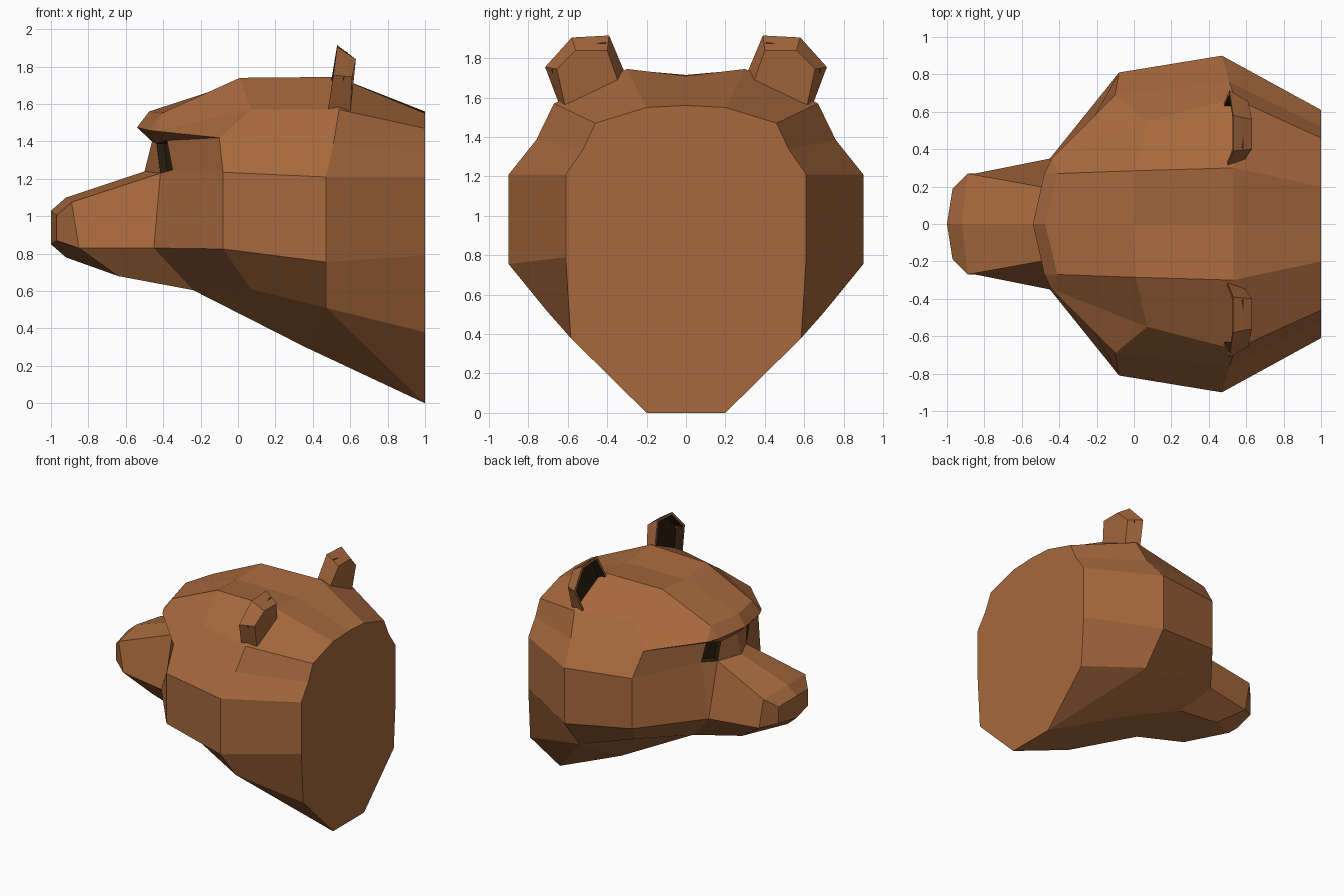
import bpy, bmesh

if "Cube" in bpy.data.objects:
    bpy.data.objects.remove(bpy.data.objects["Cube"])


def material(name, color):
    m = bpy.data.materials.new(name)
    m.diffuse_color = (*color, 1)
    m.use_nodes = True
    m.node_tree.nodes["Principled BSDF"].inputs["Base Color"].default_value = m.diffuse_color
    return m


BROWN = material("brown fur", (0.385, 0.14, 0.047))
DARK = material("dark hollow", (0.025, 0.013, 0.005))


def strip(a, b, closed=False):
    """Faces joining two equally long point rows."""
    n = len(a)
    return [(a[i], a[(i + 1) % n], b[(i + 1) % n], b[i])
            for i in range(n if closed else n - 1)]


def build(name, faces, hollow, rim, depth):
    """Make the faces on both sides of y = 0, then sink the hollow face."""
    bm = bmesh.new()
    verts = {}
    hollows = []
    for face in faces:
        for side in (1, -1):
            loop = []
            for x, y, z in face:
                key = (x, y * side if y else 0, z)
                if key not in verts:
                    verts[key] = bm.verts.new(key)
                if verts[key] not in loop:
                    loop.append(verts[key])
            if len(loop) > 2:
                f = bm.faces.new(loop)
                if face == hollow:
                    hollows.append(f)
    bmesh.ops.recalc_face_normals(bm, faces=bm.faces[:])
    for f in hollows:
        if rim:
            bmesh.ops.inset_individual(bm, faces=[f], thickness=rim)
        walls = bmesh.ops.inset_individual(bm, faces=[f], thickness=0.008, depth=-depth)
        for g in walls["faces"] + [f]:
            g.material_index = 1
    mesh = bpy.data.meshes.new(name)
    bm.to_mesh(mesh)
    bm.free()
    mesh.materials.append(BROWN)
    mesh.materials.append(DARK)
    ob = bpy.data.objects.new(name, mesh)
    bpy.context.collection.objects.link(ob)
    return ob


# Skull: half rings from crown to throat at the back, middle and cheeks
back = [(1, y, z) for y, z in ((0, 1.56), (.2, 1.55), (.46, 1.47), (.52, 1.34), (.61, 1.21),
                               (.61, .79), (.585, .38), (.2, 0), (0, 0))]
mid = [(.53, 0, 1.71), (.53, .3, 1.745), (.54, .67, 1.57), (.51, .76, 1.385), (.47, .9, 1.21),
       (.47, .9, .755), (.47, .7, .51), (.36, .32, .30), (.36, 0, .30)]
cheek = [(0, 0, 1.715), (.01, .285, 1.74), (.07, .55, 1.57), (-.1, .69, 1.42), (-.08, .81, 1.235),
         (-.08, .81, .825), (.07, .57, .61), (-.24, .25, .605), (-.24, 0, .605)]
temple = cheek[3]

# Brow rows, eye wall rows and jaw corner
brow_top = [(-.475, 0, 1.56), (-.41, .27, 1.55), (-.44, .35, 1.455)]
brow_edge = [(-.54, 0, 1.475), (-.48, .27, 1.46), brow_top[2]]
wall_top = [(-.46, 0, 1.4), (-.435, .17, 1.39), (-.38, .28, 1.405), temple]
wall_base = [(-.5, 0, 1.24), (-.415, .185, 1.23), (-.35, .30, 1.248), cheek[4]]
jaw = (-.45, .35, .83)

# Muzzle: front ring (pointed below), chin and nose tip
muzzle = [(-.92, 0, 1.1), (-.89, .27, 1.075), (-.85, .27, .83), (-.92, 0, .78), (-.92, 0, .78)]
chin = [muzzle[2], (-.64, .19, .68), (-.64, 0, .68)]
tip = [(-1, 0, 1.03), (-.97, .19, 1.005), (-.97, .19, .87), (-1, 0, .85)]

eye = strip(wall_top, wall_base)[1]
head = [tuple(back), tuple(tip)]
for a, b in (
        (back[:7], mid[:7]), (back[7:], mid[7:]),
        (back[6:8], [mid[6], back[7]]),          # throat side, folded outwards
        ([mid[6], back[7]], mid[6:8]),
        (mid, cheek),
        (cheek[:4], brow_top + [temple]),
        (brow_top, brow_edge),
        (brow_edge + [temple], wall_top),
        (wall_top, wall_base),
        (cheek[4:6], [wall_base[2], jaw]),
        ([wall_base[2], jaw], [wall_base[1], jaw]),
        (cheek[5:7], [jaw, cheek[7]]),
        (wall_base[:2] + [jaw], muzzle[:3]),
        ([jaw] + cheek[7:], chin),
        (chin, muzzle[2:]),
        (muzzle, tip + [tip[3]])):
    head += strip(a, b)
build("head", head, eye, 0, 0.04)

# Ears: tilted cups with a smaller back and a dark hollow facing forward
ear_front = [(.495, .30, 1.70), (.53, .39, 1.915), (.53, .58, 1.905), (.51, .715, 1.755), (.475, .63, 1.53)]
ear_back = [(.59, .34, 1.67), (.63, .40, 1.84), (.63, .56, 1.84), (.61, .655, 1.745), (.60, .61, 1.54)]
front_face = tuple(ear_front)
build("ears", strip(ear_front, ear_back, True) + [front_face, tuple(ear_back)], front_face, 0.025, 0.06)
